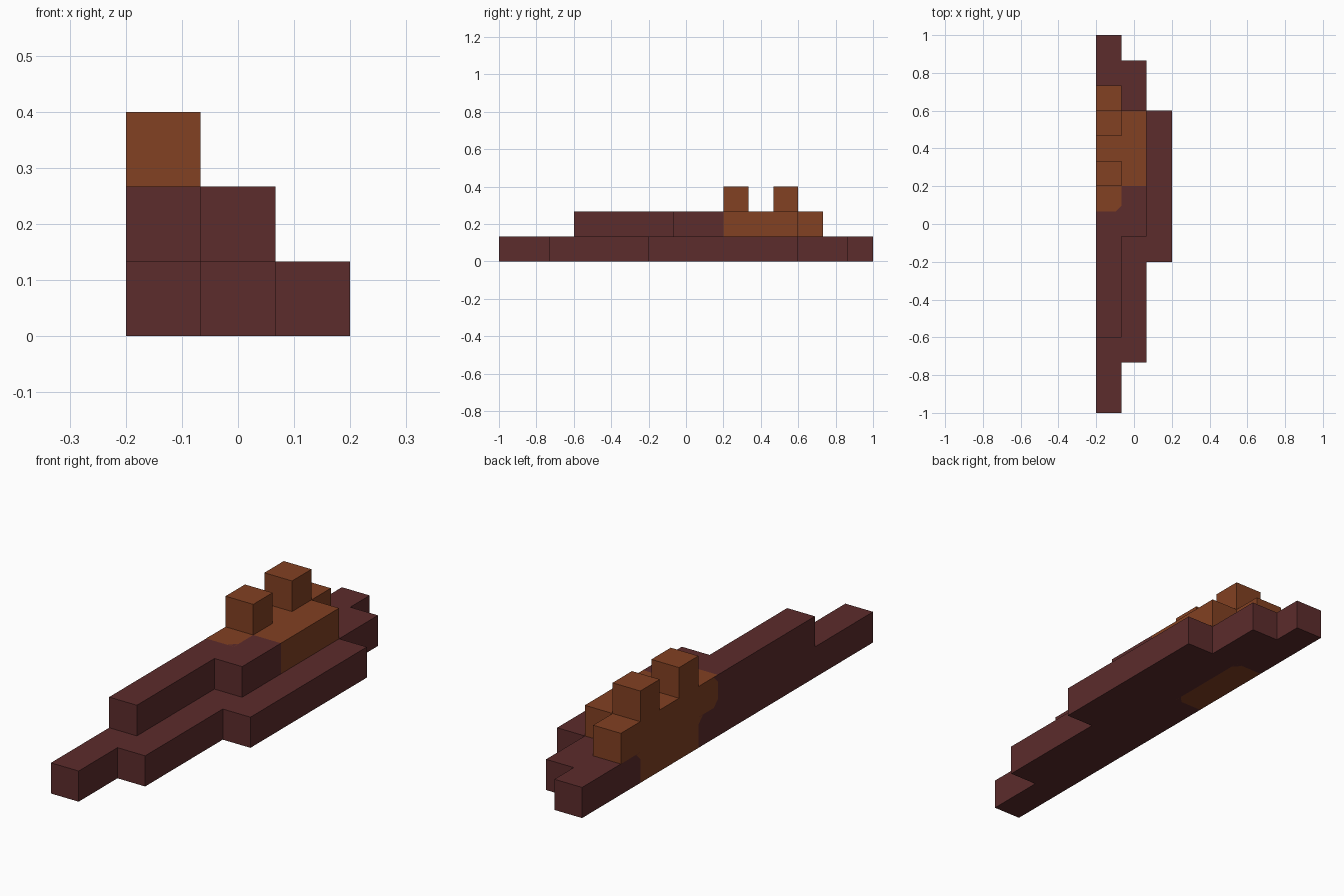
import bpy, bmesh
from mathutils import Vector

if "Cube" in bpy.data.objects:
    bpy.data.objects.remove(bpy.data.objects["Cube"], do_unlink=True)

U = 2 / 15                                  # edge of one block
ORIGIN = Vector((-1.5 * U, -1, 0))


def make_material(name, rgb):
    m = bpy.data.materials.new(name)
    m.use_nodes = True
    m.diffuse_color = (*rgb, 1)
    m.node_tree.nodes["Principled BSDF"].inputs["Base Color"].default_value = (*rgb, 1)
    return m


MATERIALS = [make_material("dark maroon", (0.107, 0.025, 0.025)),
             make_material("rust orange", (0.223, 0.052, 0.016))]


def row(x, z, start, end):
    return [(x, y, z) for y in range(start, end)]


# Parts as rows of blocks along y
PARTS = {
    "base_tier": row(0, 0, 0, 15) + row(1, 0, 2, 14) + row(2, 0, 6, 12),
    "upper_tier": row(0, 1, 3, 13) + row(1, 1, 7, 12),
    "front_knob": [(0, 9, 2)],
    "back_knob": [(0, 11, 2)],
}
ORANGE = set(row(0, 0, 9, 12) + row(0, 1, 8, 13) + row(1, 1, 9, 12)
             + PARTS["front_knob"] + PARTS["back_knob"])
FILLED = {c for cells in PARTS.values() for c in cells}


def finish(name, bm):
    mesh = bpy.data.meshes.new(name)
    bm.to_mesh(mesh)
    bm.free()
    for m in MATERIALS:
        mesh.materials.append(m)
    bpy.context.collection.objects.link(bpy.data.objects.new(name, mesh))


def build_part(name, cells):
    """Outer faces of the blocks, merged where flat and of one colour."""
    bm = bmesh.new()
    for cell in cells:
        centre = Vector(cell) + Vector((.5, .5, .5))
        for axis in range(3):
            for sign in (-1, 1):
                n = Vector((0, 0, 0))
                n[axis] = sign
                if tuple(int(c + d) for c, d in zip(cell, n)) in FILLED:
                    continue
                a = Vector((0, 0, 0))
                a[(axis + 1) % 3] = 1
                b = n.cross(a)
                quad = [centre + (n + a * i + b * j) / 2
                        for i, j in ((-1, -1), (1, -1), (1, 1), (-1, 1))]
                face = bm.faces.new([bm.verts.new(ORIGIN + p * U) for p in quad])
                face.material_index = int(cell in ORANGE)
    bmesh.ops.remove_doubles(bm, verts=bm.verts, dist=1e-4)
    bmesh.ops.dissolve_limit(bm, angle_limit=0.01, verts=bm.verts,
                             edges=bm.edges, delimit={"MATERIAL"})
    finish(name, bm)


for part, cells in PARTS.items():
    build_part(part, cells)


def corner_patch(name, corner, normal, d1, d2, colour):
    """Thin painted triangle softening a corner of the colour boundary."""
    n, d1, d2 = Vector(normal), Vector(d1), Vector(d2)
    if d1.cross(d2).dot(n) < 0:
        d1, d2 = d2, d1
    p = ORIGIN + Vector(corner) * U + n * 0.001
    bm = bmesh.new()
    face = bm.faces.new([bm.verts.new(q) for q in (p, p + d1 * 0.03, p + d2 * 0.03)])
    face.material_index = colour
    finish(name, bm)


X, Y, Z = Vector((1, 0, 0)), Vector((0, 1, 0)), Vector((0, 0, 1))
corner_patch("top_corner_patch", (1, 8, 2), Z, -X, Y, 0)
corner_patch("wall_lower_patch", (0, 8, 1), -X, Y, Z, 0)
corner_patch("wall_upper_patch", (0, 8, 2), -X, Y, -Z, 0)
corner_patch("wall_front_fillet", (0, 9, 1), -X, -Y, -Z, 1)
corner_patch("wall_back_fillet", (0, 12, 1), -X, Y, -Z, 1)
corner_patch("underside_front_patch", (1, 9, 0), -Z, -X, Y, 0)
corner_patch("underside_back_patch", (1, 12, 0), -Z, -X, -Y, 0)

# Rest the underside patches exactly on the ground
for obj in bpy.data.objects:
    if obj.name.startswith("underside"):
        obj.location.z = 0.0005
